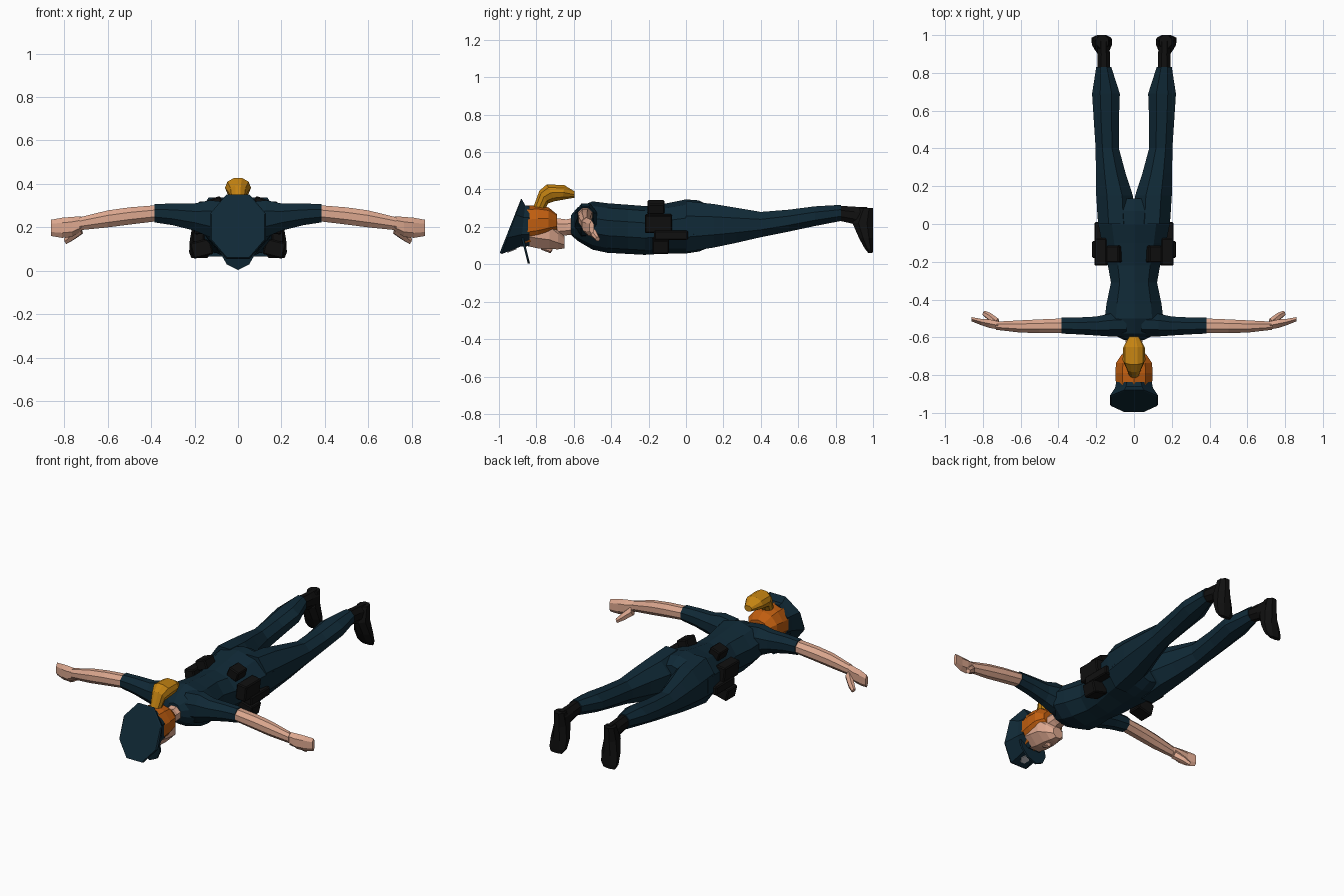
import bpy, bmesh, math
from mathutils import Vector, Matrix


def mat(name, r, g, b):
    m = bpy.data.materials.new(name)
    m.diffuse_color = (r, g, b, 1)
    return m


NAVY = mat("navy cloth", .005, .022, .037)
SKIN = mat("skin", .72, .39, .275)
BLACK = mat("black leather", .005, .005, .005)
HAIR = mat("orange hair", .52, .11, .005)
GOLD = mat("golden hair", .56, .23, .006)
GREY = mat("badge grey", .5, .5, .52)


def finish(name, bm, material):
    bmesh.ops.recalc_face_normals(bm, faces=bm.faces)
    me = bpy.data.meshes.new(name)
    bm.to_mesh(me)
    bm.free()
    me.materials.append(material)
    ob = bpy.data.objects.new(name, me)
    bpy.context.collection.objects.link(ob)
    return ob


def tube(name, rings, material, n=8, flat=True):
    """Skin rings given as (centre, half vector U, half vector V)."""
    bm = bmesh.new()
    off = math.pi / n if flat else 0
    k = 1 / math.cos(off)
    loops = []
    for c, u, v in rings:
        loops.append([bm.verts.new(Vector(c)
                      + Vector(u) * k * math.cos(off + i * math.tau / n)
                      + Vector(v) * k * math.sin(off + i * math.tau / n)) for i in range(n)])
    for a, b in zip(loops, loops[1:]):
        for i in range(n):
            j = (i + 1) % n
            bm.faces.new((a[i], a[j], b[j], b[i]))
    bm.faces.new(loops[0])
    bm.faces.new(loops[-1])
    return finish(name, bm, material)


def loft(name, axis, rings, material, s=1, n=8):
    """Rings are (position on axis, a min, a max, b min, b max); s=-1 mirrors in x."""
    p, qa, qb = {'x': (0, 1, 2), 'y': (1, 0, 2), 'z': (2, 0, 1)}[axis]
    out = []
    for t, a0, a1, b0, b1 in rings:
        c, u, v = Vector(), Vector(), Vector()
        c[p], c[qa], c[qb] = t, (a0 + a1) / 2, (b0 + b1) / 2
        u[qa], v[qb] = (a1 - a0) / 2, (b1 - b0) / 2
        for w in (c, u, v):
            w.x *= s
        out.append((c, u, v))
    return tube(name, out, material, n)


def box(name, x0, x1, y0, y1, z0, z1, s, material, tilt=0):
    bm = bmesh.new()
    bmesh.ops.create_cube(bm, size=1)
    bmesh.ops.scale(bm, vec=(x1 - x0, y1 - y0, z1 - z0), verts=bm.verts)
    bmesh.ops.bevel(bm, geom=bm.edges[:], offset=.006, segments=1, affect='EDGES')
    bmesh.ops.rotate(bm, cent=(0, 0, 0), matrix=Matrix.Rotation(s * tilt, 3, 'Y'), verts=bm.verts)
    bmesh.ops.translate(bm, vec=(s * (x0 + x1) / 2, (y0 + y1) / 2, (z0 + z1) / 2), verts=bm.verts)
    return finish(name, bm, material)


# Torso, lying face down
loft("torso", 'y', [
    (-.615, -.05, .05, .16, .26), (-.58, -.12, .12, .13, .3), (-.5, -.155, .155, .085, .33),
    (-.42, -.145, .145, .068, .32), (-.31, -.122, .122, .062, .312), (-.22, -.138, .138, .057, .305),
    (-.1, -.17, .17, .065, .32), (0, -.19, .19, .065, .34), (.07, -.195, .195, .075, .335),
    (.135, -.12, .12, .1, .3)], NAVY, n=10)

for s, side in ((1, "right"), (-1, "left")):
    # Trouser leg and boot
    loft(side + "_leg", 'y', [
        (0, .0, .19, .066, .338), (.15, .006, .2, .09, .322), (.27, .045, .202, .115, .302),
        (.4, .08, .203, .145, .28), (.55, .08, .213, .175, .292), (.69, .075, .222, .205, .31),
        (.83, .12, .2, .232, .318)], NAVY, s)
    loft(side + "_boot_shaft", 'y', [
        (.81, .125, .195, .235, .314), (.9, .128, .192, .215, .308),
        (.97, .13, .195, .2, .305)], BLACK, s)
    loft(side + "_boot_foot", 'z', [
        (.302, .135, .2, .93, 1), (.22, .128, .208, .89, 1), (.14, .117, .222, .925, 1),
        (.085, .122, .225, .955, 1), (.06, .14, .215, .975, .998)], BLACK, s)
    # Sleeve, forearm, hand and thumb
    loft(side + "_sleeve", 'x', [
        (.04, -.595, -.47, .14, .315), (.13, -.595, -.475, .155, .325), (.2, -.59, -.49, .185, .31),
        (.3, -.584, -.495, .21, .31), (.385, -.58, -.496, .223, .307)], NAVY, s)
    loft(side + "_forearm", 'x', [
        (.375, -.577, -.5, .228, .302), (.5, -.577, -.505, .213, .292), (.6, -.575, -.51, .2, .278),
        (.73, -.56, -.517, .187, .246)], SKIN, s)
    loft(side + "_hand", 'x', [
        (.72, -.558, -.515, .187, .246), (.765, -.55, -.505, .162, .242),
        (.81, -.535, -.502, .158, .238), (.86, -.515, -.493, .165, .23)], SKIN, s, 6)
    tube(side + "_thumb", [
        ((s * .725, -.525, .195), (0, .018, .012), (s * .01, -.012, .02)),
        ((s * .765, -.49, .16), (0, .014, .01), (s * .008, -.01, .015)),
        ((s * .795, -.472, .135), (0, .009, .006), (s * .006, -.006, .009))], SKIN, 6)
    # Belt pouches and holster
    box(side + "_back_pouch", .07, .14, -.205, -.115, .275, .335, s, BLACK, .35)
    box(side + "_holster", .14, .205, -.22, -.075, .17, .265, s, BLACK, .12)
    box(side + "_holster_tip", .155, .21, -.17, .01, .13, .18, s, BLACK)
    box(side + "_front_pouch", .12, .215, -.18, -.09, .065, .14, s, BLACK, .25)

# Neck, face and nose
loft("neck", 'y', [(-.59, -.048, .048, .16, .25), (-.64, -.042, .042, .155, .24),
                   (-.72, -.045, .045, .14, .25)], SKIN)
loft("face", 'y', [
    (-.86, -.08, .08, .1, .27), (-.79, -.083, .083, .085, .27), (-.73, -.08, .08, .082, .25),
    (-.685, -.06, .06, .08, .2), (-.65, -.032, .032, .085, .15)], SKIN)
loft("nose", 'y', [(-.775, -.007, .007, .08, .1), (-.725, -.016, .016, .062, .1),
                   (-.715, -.012, .012, .075, .1)], SKIN, n=6)

# Hair shell and ponytail
loft("hair", 'y', [
    (-.86, -.095, .095, .1, .308), (-.79, -.099, .099, .115, .31), (-.735, -.095, .095, .14, .3),
    (-.69, -.065, .065, .17, .265)], HAIR, n=10)
tail = [(-.82, .3, -.755, .29, .03), (-.785, .395, -.735, .325, .042), (-.745, .43, -.7, .335, .06),
        (-.65, .425, -.66, .343, .058), (-.595, .39, -.595, .355, .025)]
tube("ponytail", [((0, (y0 + y1) / 2, (z0 + z1) / 2), (w, 0, 0), (0, (y0 - y1) / 2, (z0 - z1) / 2))
                  for y0, z0, y1, z1, w in tail], GOLD, 10, flat=False)

# Cap with a tilted crown
tube("cap", [((0, -.836, .205), (.094, 0, 0), (0, 0, .106)),
             ((0, -.872, .205), (.1, 0, 0), (0, .012, .11)),
             ((0, -.932, .203), (.128, 0, 0), (0, .053, .148)),
             ((0, -.94, .203), (.122, 0, 0), (0, .056, .142))], NAVY)

# Cap visor
bm = bmesh.new()
outline = [(-.085, .14), (-.083, .085), (-.052, .03), (0, .004), (.052, .03), (.083, .085), (.085, .14)]
layers = [[bm.verts.new((x, -.846 - (z - .004) * .25 + d, z)) for x, z in outline] for d in (0, .012)]
bm.faces.new(layers[0])
bm.faces.new(layers[1])
for i in range(7):
    j = (i + 1) % 7
    bm.faces.new((layers[0][i], layers[0][j], layers[1][j], layers[1][i]))
finish("visor", bm, NAVY)

# Cap badge plate
nrm = Vector((0, .04, -.1)).normalized()
run = Vector((0, -.1, -.04)).normalized()
centre = Vector((0, -.932, .0755))
tube("badge", [(centre + nrm * d, (.026, 0, 0), run * .03) for d in (-.004, .005)], GREY, 6, flat=False)
